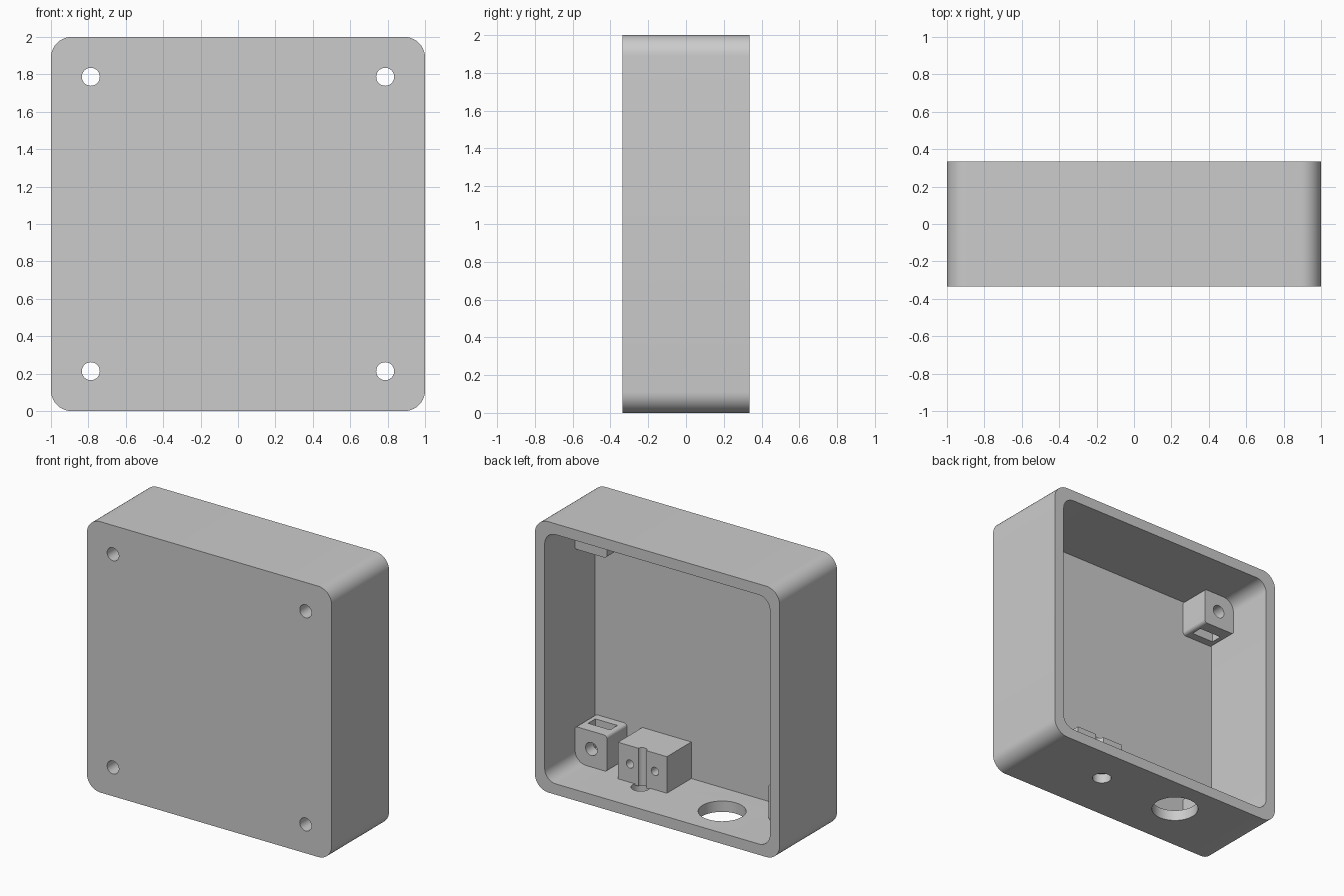
import bpy, bmesh, math
from mathutils import Matrix, Vector

default = bpy.data.objects.get("Cube")
if default:
    bpy.data.objects.remove(default, do_unlink=True)

grey = bpy.data.materials.new("light grey plastic")
grey.use_nodes = True
grey.diffuse_color = (0.6, 0.6, 0.6, 1)
grey.node_tree.nodes["Principled BSDF"].inputs["Base Color"].default_value = (0.6, 0.6, 0.6, 1)

FRONT, BACK = -0.335, 0.335
WALL = 0.08
PLATE = FRONT + WALL      # inner face of the front plate
MIRRORS = [(sx, sz) for sx in (1, -1) for sz in (1, -1)]


def finish(name, bm):
    bmesh.ops.recalc_face_normals(bm, faces=bm.faces)
    mesh = bpy.data.meshes.new(name)
    bm.to_mesh(mesh)
    bm.free()
    obj = bpy.data.objects.new(name, mesh)
    bpy.context.collection.objects.link(obj)
    mesh.materials.append(grey)
    return obj


def rounded_slab(name, x, y, z, radii=(0, 0, 0, 0), steps=10):
    """Rounded rectangle in xz, extruded along y; radii start low-x low-z, counterclockwise."""
    bm = bmesh.new()
    corners = [(0, 0), (1, 0), (1, 1), (0, 1)]
    verts = []
    for i, ((cx, cz), r) in enumerate(zip(corners, radii)):
        px = x[cx] + (r if cx == 0 else -r)
        pz = z[cz] + (r if cz == 0 else -r)
        for k in range(steps + 1 if r else 1):
            a = math.pi * (1 + i / 2) + math.pi / 2 * k / steps
            verts.append(bm.verts.new((px + r * math.cos(a), y[0], pz + r * math.sin(a))))
    face = bm.faces.new(verts)
    new = bmesh.ops.extrude_face_region(bm, geom=[face])["geom"]
    moved = [g for g in new if isinstance(g, bmesh.types.BMVert)]
    bmesh.ops.translate(bm, verts=moved, vec=(0, y[1] - y[0], 0))
    return finish(name, bm)


def rod(name, centre, radius, length, axis):
    bm = bmesh.new()
    turn = Matrix.Rotation(math.pi / 2, 4, "X") if axis == "Y" else Matrix()
    bmesh.ops.create_cone(bm, cap_ends=True, segments=32, radius1=radius, radius2=radius,
                          depth=length, matrix=Matrix.Translation(Vector(centre)) @ turn)
    return finish(name, bm)


def carve(obj, cutters):
    """Cut the shapes out, apply, then smooth the curved surfaces."""
    for c in cutters:
        mod = obj.modifiers.new("cut", "BOOLEAN")
        mod.operation, mod.solver, mod.object = "DIFFERENCE", "EXACT", c
    bpy.ops.object.select_all(action="DESELECT")
    bpy.context.view_layer.objects.active = obj
    obj.select_set(True)
    for mod in list(obj.modifiers):
        bpy.ops.object.modifier_apply(modifier=mod.name)
    bpy.ops.object.shade_smooth_by_angle(angle=math.radians(30))
    for c in cutters:
        bpy.data.objects.remove(c, do_unlink=True)


def screw_hole(sx, sz):
    return rod("screw_cutter", (0.787 * sx, 0, 1 + 0.787 * sz), 0.048, 1, "Y")


# Open-backed case with screw holes and two floor openings
case = rounded_slab("case", (-1, 1), (FRONT, BACK), (0, 2), [0.11] * 4)
inner = 1 - WALL
cutters = [rounded_slab("cavity_cutter", (-inner, inner), (PLATE, BACK + 0.1),
                        (WALL, 2 - WALL), [0.09] * 4)]
cutters += [screw_hole(sx, sz) for sx, sz in MIRRORS]
cutters.append(rod("cable_cutter", (0.335, 0.05, 0.03), 0.066, 0.2, "Z"))
cutters.append(rod("socket_cutter", (-0.33, 0.05, 0.03), 0.161, 0.2, "Z"))
carve(case, cutters)

# Corner screw posts, each with a nut slot opening towards the middle
for sx, sz in MIRRORS:
    name = ("upper" if sz > 0 else "lower") + ("_left" if sx > 0 else "_right") + "_screw_post"
    xs = sorted((0.66 * sx, 0.925 * sx))
    zs = sorted((1 + 0.655 * sz, 1 + 0.925 * sz))
    radii = [0.09 if (cx, cz) == (sx, sz) else 0.025
             for cx, cz in ((-1, -1), (1, -1), (1, 1), (-1, 1))]
    post = rounded_slab(name, xs, (PLATE - 0.01, -0.02), zs, radii)
    slot = rounded_slab("slot_cutter", sorted((0.697 * sx, 0.877 * sx)), (-0.195, -0.11),
                        sorted((1 + 0.6 * sz, 1 + 0.877 * sz)))
    carve(post, [screw_hole(sx, sz), slot])

# Cable clamp block on the floor, with a cable groove and two pilot holes
block = rounded_slab("cable_clamp_block", (0.135, 0.535), (PLATE - 0.01, 0.03), (WALL - 0.01, 0.35))
cutters = [rod("groove_cutter", (0.335, 0.035, 0.2), 0.034, 0.6, "Z")]
cutters += [rod("pilot_cutter", (0.335 + dx, -0.05, 0.215), 0.03, 0.3, "Y") for dx in (-0.102, 0.102)]
carve(block, cutters)
